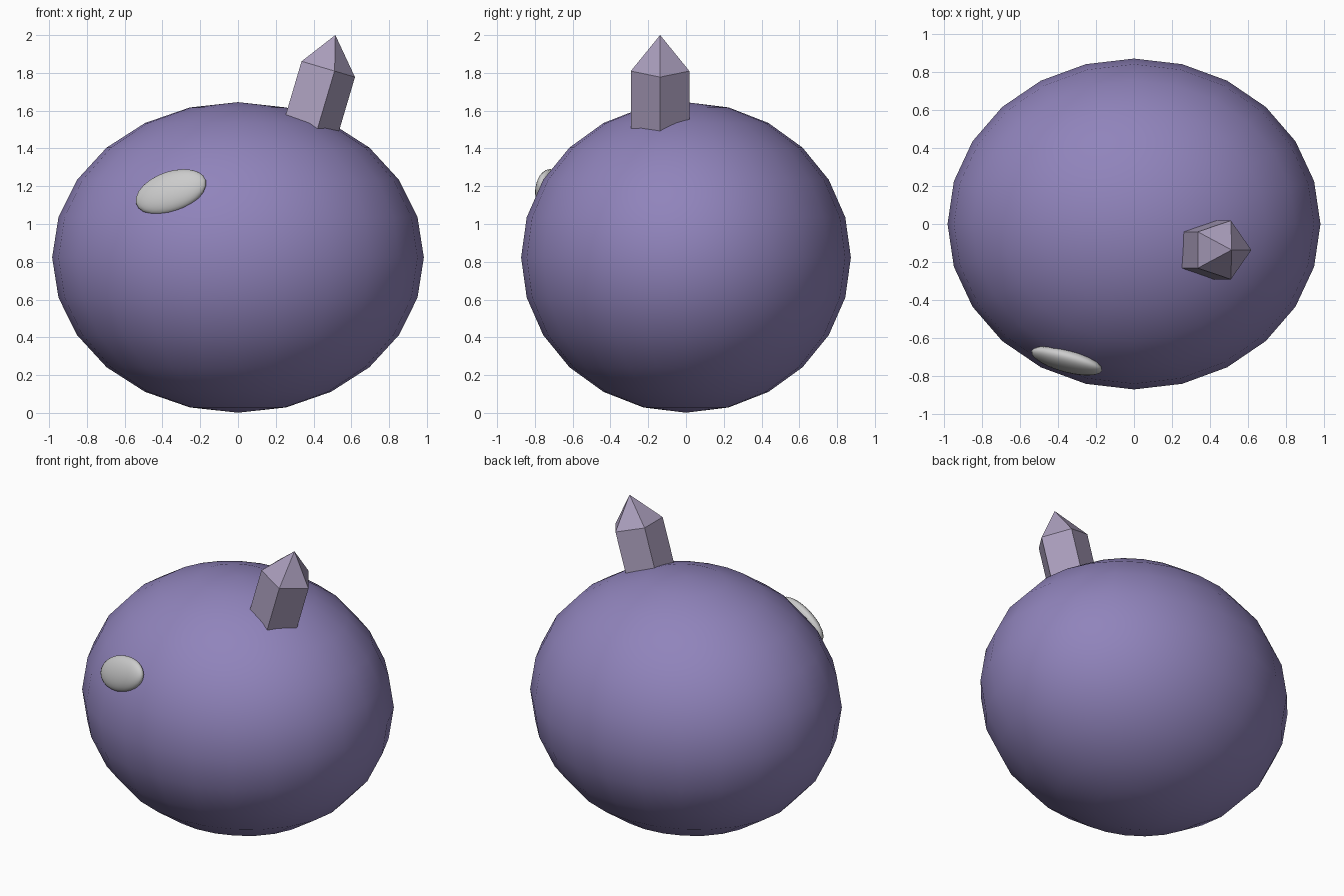
import bpy, math
from mathutils import Matrix, Vector

if "Cube" in bpy.data.objects:
    bpy.data.objects.remove(bpy.data.objects["Cube"])


def paint(obj, name, rgb):
    mat = bpy.data.materials.new(name)
    mat.diffuse_color = (*rgb, 1)
    mat.use_nodes = True
    mat.node_tree.nodes["Principled BSDF"].inputs["Base Color"].default_value = mat.diffuse_color
    obj.data.materials.append(mat)


def ellipsoid(name, loc, radii, rot=(0, 0, 0), segments=24, rings=12):
    bpy.ops.mesh.primitive_uv_sphere_add(segments=segments, ring_count=rings, radius=1,
                                         location=loc, rotation=[math.radians(a) for a in rot])
    obj = bpy.context.object
    obj.name = name
    obj.scale = radii
    bpy.ops.object.shade_smooth()
    return obj


# Round body
body = ellipsoid("body", (0, 0, 0.823), (0.984, 0.873, 0.822))
paint(body, "body_purple", (0.28, 0.23, 0.5))

# Flattened pebble eye set into the front
ellipsoid("eye", (-0.355, -0.722, 1.17), (0.2, 0.055, 0.112), (-15, -17.7, -14))

# Five-sided crystal: straight shaft with a pointed tip, leaning to +x
SIDES, R = 5, 0.163
SHAFT, TIP = 0.42, 0.184


def ring(z):
    return [(R * math.cos(math.tau * i / SIDES), R * math.sin(math.tau * i / SIDES), z)
            for i in range(SIDES)]


verts = ring(-SHAFT) + ring(0) + [(0, 0, TIP)]
faces = [tuple(reversed(range(SIDES)))]
for i in range(SIDES):
    j = (i + 1) % SIDES
    faces += [(i, j, SIDES + j, SIDES + i), (SIDES + i, SIDES + j, 2 * SIDES)]
mesh = bpy.data.meshes.new("crystal")
mesh.from_pydata(verts, [], faces)
crystal = bpy.data.objects.new("crystal", mesh)
bpy.context.collection.objects.link(crystal)
crystal.location = (0.463, -0.137, 1.824)
crystal.rotation_euler = (0, math.radians(16.5), 0)
paint(crystal, "crystal_lilac", (0.4, 0.34, 0.5))
